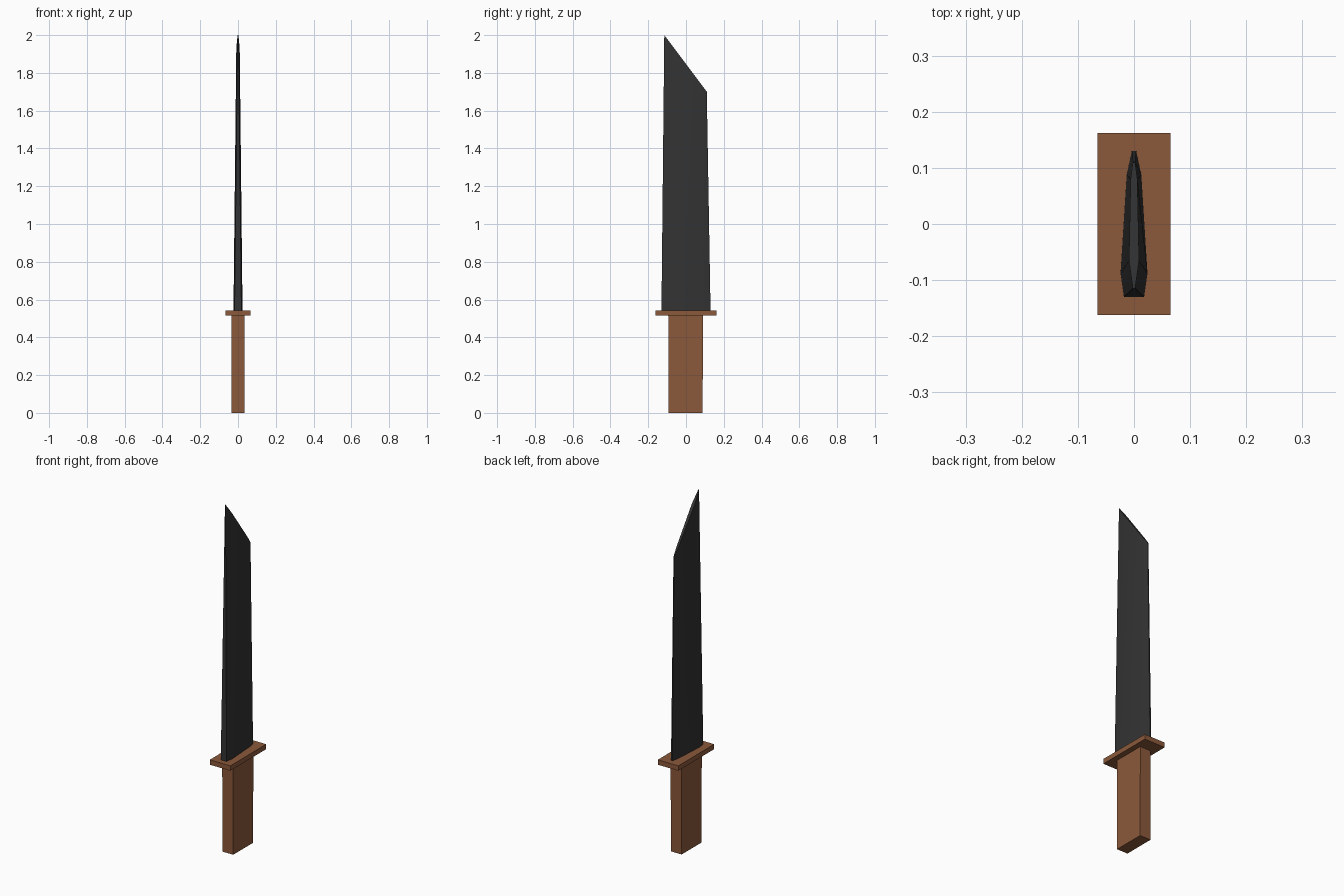
import bpy
import bmesh

cube = bpy.data.objects.get("Cube")
if cube:
    bpy.data.objects.remove(cube, do_unlink=True)


def make_material(name, color):
    mat = bpy.data.materials.new(name)
    mat.use_nodes = True
    mat.diffuse_color = (*color, 1)
    mat.node_tree.nodes["Principled BSDF"].inputs["Base Color"].default_value = (*color, 1)
    return mat


brown = make_material("brown wood", (0.26, 0.10, 0.043))
black = make_material("dark steel", (0.033, 0.033, 0.033))


def loft(name, rings, mat):
    """Join matching rings of points and cap both ends."""
    bm = bmesh.new()
    loops = [[bm.verts.new(p) for p in ring] for ring in rings]
    count = len(loops[0])
    for low, high in zip(loops, loops[1:]):
        for i in range(count):
            j = (i + 1) % count
            bm.faces.new((low[i], low[j], high[j], high[i]))
    bm.faces.new(loops[0])
    bm.faces.new(loops[-1])
    bmesh.ops.recalc_face_normals(bm, faces=bm.faces)
    mesh = bpy.data.meshes.new(name)
    bm.to_mesh(mesh)
    bm.free()
    mesh.materials.append(mat)
    obj = bpy.data.objects.new(name, mesh)
    bpy.context.collection.objects.link(obj)
    return obj


def mirrored(half):
    """Close a half section of (x, y, z) points across x = 0."""
    return half + [(-x, y, z) for x, y, z in reversed(half)]


def rectangle(x, y, z, shift=0):
    return mirrored([(x, shift - y, z), (x, shift + y, z)])


# Grip and crossguard
loft("handle", [rectangle(0.034, 0.09, 0, -0.002),
                rectangle(0.034, 0.092, 0.52, -0.002)], brown)
loft("guard", [rectangle(0.065, 0.162, 0.515),
               rectangle(0.065, 0.162, 0.543)], brown)

# Blade: bevelled section tapering up to a slanted end
base = [(0.018, -0.13), (0.024, -0.088), (0.013, 0.088), (0.004, 0.13)]
end = [(0.002, -0.115), (0.009, -0.065), (0.006, 0.08), (0.002, 0.11)]
blade = loft("blade", [
    mirrored([(x, y, 0.54) for x, y in base]),
    mirrored([(x, y, 2 - (y + 0.115) * 4 / 3) for x, y in end]),
], black)

bpy.ops.object.select_all(action="DESELECT")
blade.select_set(True)
bpy.context.view_layer.objects.active = blade
bpy.ops.object.shade_smooth_by_angle(angle=0.52)
